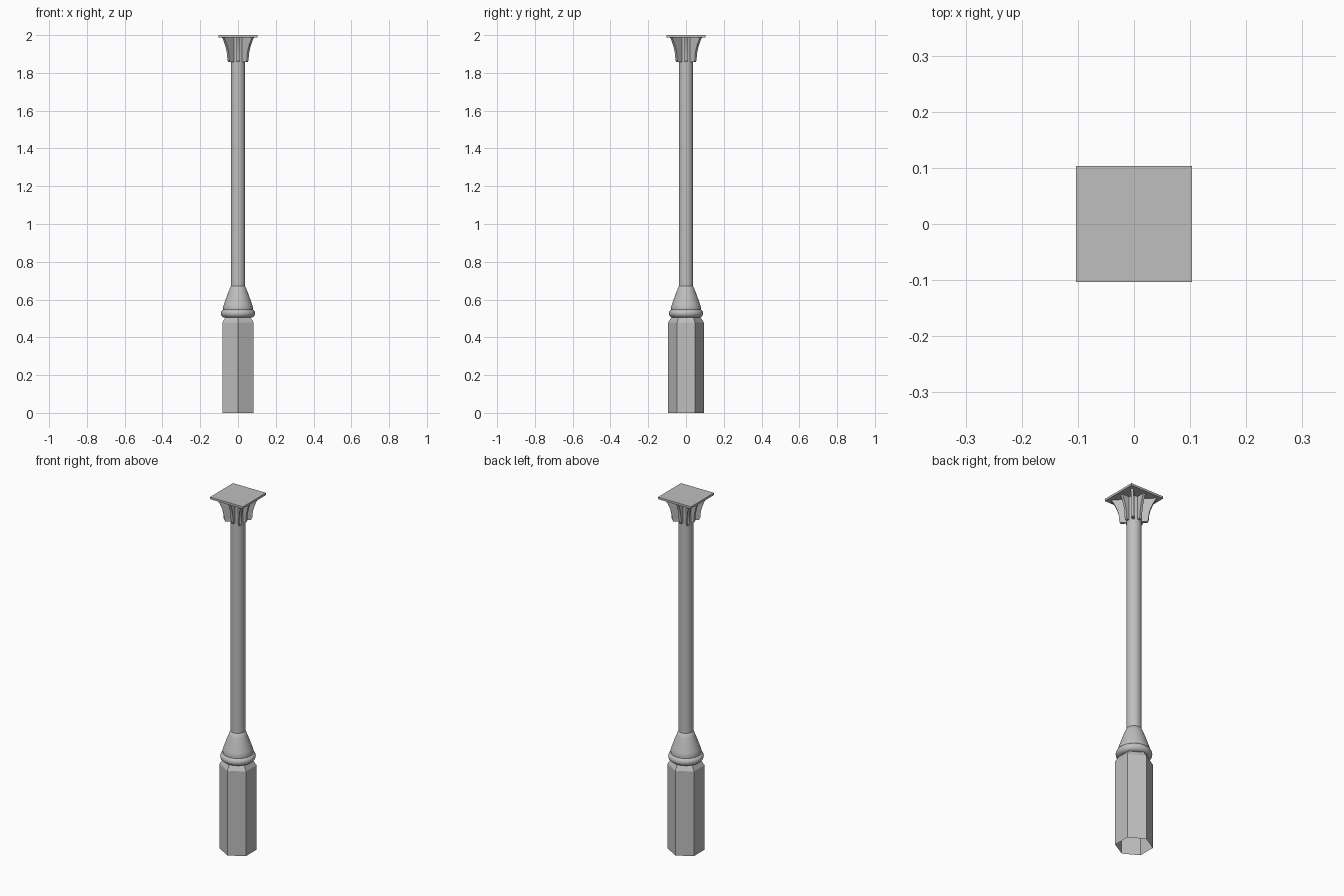
import bpy, bmesh, math
from mathutils import Matrix, Vector

cube = bpy.data.objects.get("Cube")
if cube:
    bpy.data.objects.remove(cube, do_unlink=True)

grey = bpy.data.materials.new("stone grey")
grey.use_nodes = True
COLOUR = (0.52, 0.52, 0.52, 1)
grey.diffuse_color = COLOUR
grey.node_tree.nodes["Principled BSDF"].inputs["Base Color"].default_value = COLOUR


def finish(name, bm, smooth=False):
    """Turn a bmesh into a named grey object."""
    mesh = bpy.data.meshes.new(name)
    bm.to_mesh(mesh)
    bm.free()
    mesh.materials.append(grey)
    obj = bpy.data.objects.new(name, mesh)
    bpy.context.collection.objects.link(obj)
    if smooth:
        bpy.ops.object.select_all(action='DESELECT')
        obj.select_set(True)
        bpy.context.view_layer.objects.active = obj
        bpy.ops.object.shade_smooth_by_angle(angle=math.radians(35))
    return obj


def lathe(name, profile, sides, start=0.0, smooth=True):
    """Revolve (radius, height) points about z, listed from bottom to top."""
    bm = bmesh.new()
    rings = []
    for r, z in profile:
        angles = [start + math.tau * i / sides for i in range(sides)]
        rings.append([bm.verts.new((r * math.cos(a), r * math.sin(a), z)) for a in angles])
    for low, high in zip(rings, rings[1:]):
        for i in range(sides):
            j = (i + 1) % sides
            bm.faces.new((low[i], low[j], high[j], high[i]))
    return finish(name, bm, smooth)


# Hexagonal pedestal, open underneath, with a corner towards the front
lathe("pedestal", [(0.095, 0), (0.095, 0.478), (0.078, 0.505), (0.03, 0.505)],
      6, math.pi / 2, False)

# Rounded collar ring
collar = [(0.067 + 0.024 * math.cos(t), 0.527 + 0.023 * math.sin(t))
          for t in [math.pi * (k / 12 - 0.5) for k in range(13)]]
lathe("collar_ring", [(0.03, 0.504)] + collar + [(0.03, 0.55)], 40)

# Bell-shaped foot of the shaft
lathe("bell", [(0.078, 0.545), (0.079, 0.56), (0.074, 0.575), (0.062, 0.61),
               (0.049, 0.645), (0.039, 0.67), (0.036, 0.672)], 40)

# Long round shaft
lathe("shaft", [(0.038, 0.66), (0.038, 1.99)], 32)

# Flared capital: concave fins around the shaft, longer on the diagonals
def fins(name, turn, low, high, thickness):
    bm = bmesh.new()
    bottom, top, steps = 1.857, 1.99, 8
    edge = [(low + (high - low) * (k / steps) ** 2, bottom + 0.012 + (top - bottom - 0.012) * k / steps)
            for k in range(steps + 1)]
    outline = [(0.0, bottom), (low - 0.006, bottom)] + edge + [(0.0, top)]
    for i in range(4):
        rot = Matrix.Rotation(turn + i * math.pi / 2, 3, 'Z')
        sides = [[bm.verts.new(rot @ Vector((r, s * thickness / 2, z))) for r, z in outline]
                 for s in (-1, 1)]
        bm.faces.new(sides[0])
        bm.faces.new(sides[1][::-1])
        n = len(outline)
        for k in range(n):
            m = (k + 1) % n
            bm.faces.new((sides[0][m], sides[0][k], sides[1][k], sides[1][m]))
    bmesh.ops.recalc_face_normals(bm, faces=bm.faces)
    finish(name, bm)


fins("diagonal_fins", math.pi / 4, 0.073, 0.114, 0.014)
fins("straight_fins", 0, 0.054, 0.082, 0.014)

# Square top plate
bm = bmesh.new()
bmesh.ops.create_cube(bm, size=1, matrix=Matrix.Translation((0, 0, 1.994))
                      @ Matrix.Diagonal((0.206, 0.206, 0.012, 1)))
finish("top_plate", bm)
